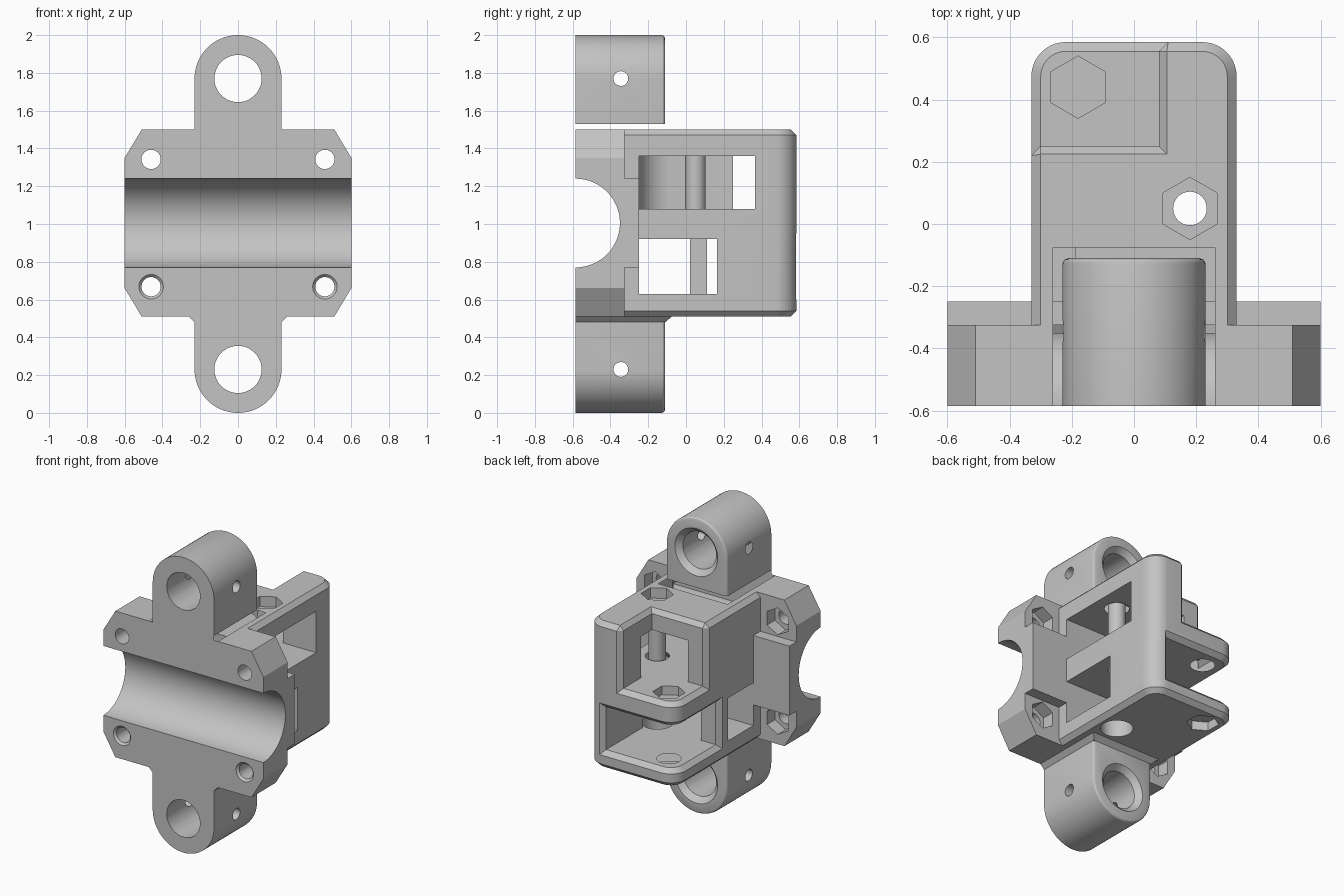
import bpy, bmesh
from math import sin, cos, pi, radians
from mathutils import Vector

cube = bpy.data.objects.get("Cube")
if cube:
    bpy.data.objects.remove(cube, do_unlink=True)

grey = bpy.data.materials.new("plain grey")
grey.use_nodes = True
colour = (0.55, 0.55, 0.55, 1)
grey.diffuse_color = colour
grey.node_tree.nodes["Principled BSDF"].inputs["Base Color"].default_value = colour

MID = 1.005                # height of the plate's centre line
FRONT, BACK = -0.585, 0.585
PULLEYS = [(0.18, 0.05), (-0.18, 0.44)]


def loft(name, rings):
    """Solid skinned through rings of equal point count, capped at both ends."""
    bm = bmesh.new()
    loops = [[bm.verts.new(p) for p in ring] for ring in rings]
    n = len(loops[0])
    for a, b in zip(loops, loops[1:]):
        for i in range(n):
            j = (i + 1) % n
            bm.faces.new((a[i], a[j], b[j], b[i]))
    bm.faces.new(loops[0])
    bm.faces.new(loops[-1])
    bmesh.ops.recalc_face_normals(bm, faces=bm.faces)
    mesh = bpy.data.meshes.new(name)
    bm.to_mesh(mesh)
    bm.free()
    mesh.materials.append(grey)
    obj = bpy.data.objects.new(name, mesh)
    bpy.context.collection.objects.link(obj)
    return obj


def place(axis, u, v, w):
    """Point with plane coordinates u, v and position w along the axis."""
    return {"x": (w, u, v), "y": (u, w, v), "z": (u, v, w)}[axis]


def prism(name, axis, pts, a, b):
    return loft(name, [[place(axis, u, v, w) for u, v in pts] for w in (a, b)])


def rect(u0, u1, v0, v1):
    return [(u0, v0), (u1, v0), (u1, v1), (u0, v1)]


def circle(u, v, r, n=48, turn=0.0):
    return [(u + r * cos(2 * pi * i / n + turn), v + r * sin(2 * pi * i / n + turn))
            for i in range(n)]


def hexagon(u, v, r):
    return circle(u, v, r, 6, pi / 2)


def combine(body, other, op):
    mod = body.modifiers.new(op, "BOOLEAN")
    mod.operation, mod.solver, mod.object = op, "EXACT", other
    bpy.context.view_layer.objects.active = body
    bpy.ops.object.modifier_apply(modifier=mod.name)
    bpy.data.objects.remove(other, do_unlink=True)


def add(other):
    combine(body, other, "UNION")


def cut(other):
    combine(body, other, "DIFFERENCE")


def housing_outline(inset):
    """Plan of the housing: square at the front, rounded at the back."""
    x, y, r = 0.33 - inset, BACK - inset, 0.11 - inset
    pts = [(-x, -0.45), (x, -0.45)]
    for side, start in ((1, 0), (-1, pi / 2)):
        for i in range(11):
            t = start + i * pi / 20
            pts.append((side * (x - r) + r * cos(t), y - r + r * sin(t)))
    return pts


def slab(name, low, high, c=0.03):
    """Housing-shaped layer with chamfered top and bottom edges."""
    steps = ((low, c), (low + c, 0), (high - c, 0), (high, c))
    return loft(name, [[(x, y, z) for x, y in housing_outline(i)] for z, i in steps])


def corner(name, wx, wy, levels):
    """Cutter for an open back corner, with chamfered outer edges."""
    rings = []
    for z, e in levels:
        x, y = wx + e, wy - e
        plan = [(-0.3, y), (x, y), (x, 0.555), (x + 0.1, 0.655), (x + 0.1, 0.8),
                (-0.5, 0.8), (-0.5, y - 0.1), (-0.4, y - 0.1)]
        rings.append([(u, v, z) for u, v in plan])
    return loft(name, rings)


# Pulley housing with two open back corners, then the shelf and floor
body = slab("pulley_bracket", 0.51, 1.5)
cut(corner("upper_corner", 0.08, 0.25, [(1.0, 0), (1.47, 0), (1.6, 0.11)]))
cut(corner("lower_corner", 0.21, 0.11, [(0.57, 0), (1.0, 0)]))
add(slab("middle_shelf", 0.92, 1.08))
add(slab("floor_plate", 0.51, 0.63))

# Clamp plate with cut corners and a thicker middle band
plate = [(sx * x, MID + sz * z)
         for sx, sz, order in ((1, 1, 1), (-1, 1, -1), (-1, -1, 1), (1, -1, -1))
         for x, z in ((0.6, 0.345), (0.51, 0.495))[::order]]
add(prism("clamp_plate", "y", plate, FRONT, -0.325))
add(prism("middle_band", "y", rect(-0.6, 0.6, MID - 0.235, MID + 0.235), FRONT, -0.25))

# Rod lugs above and below, with flared feet
for s in (1, -1):
    def arch(y, inset):
        r = 0.23 - inset
        pts = [(r, 0.45)] + [(r * cos(i * pi / 32), 0.77 + r * sin(i * pi / 32))
                             for i in range(33)] + [(-r, 0.45)]
        return [(x, y, 1.0 + s * z) for x, z in pts]

    add(loft("rod_lug", [arch(FRONT, 0), arch(-0.13, 0), arch(-0.121, 0.002),
                         arch(-0.114, 0.008), arch(-0.11, 0.02)]))
    add(loft("lug_foot", [[(x, y, MID + s * z) for x, y in rect(-w, w, FRONT, back)]
                          for z, w, back in ((0.43, 0.26, -0.075), (0.495, 0.26, -0.075),
                                             (0.525, 0.23, -0.11))]))

# Upper belt pocket, with one large rounded corner
px, py, r = -0.19, -0.25, 0.17
pocket = [(0.5, py), (0.5, 0.365), (px, 0.365)]
pocket += [(px + r - r * cos(i * pi / 24), py + r - r * sin(i * pi / 24)) for i in range(13)]
cut(prism("upper_pocket", "z", pocket, 1.08, 1.36))

# Lower belt pocket, open on both sides
pocket = [(0.5, py), (0.5, 0.165), (px, 0.165), (px, 0.02), (-0.5, 0.02), (-0.5, py)]
cut(prism("lower_pocket", "z", pocket, 0.63, 0.92))

# Raised rings around the pulley axles
for (x, y), low, high in zip(PULLEYS, (1.08, 0.63), (1.36, 0.92)):
    for z0, z1 in ((low - 0.02, low + 0.012), (high - 0.012, high + 0.02)):
        add(prism("axle_ring", "z", circle(x, y, 0.075, 32), z0, z1))

# Pulley axle holes and their nut recesses
for x, y in PULLEYS:
    cut(prism("axle_hole", "z", circle(x, y, 0.054, 32), 0.4, 1.6))
(ax, ay), (bx, by) = PULLEYS
cut(prism("top_nut", "z", hexagon(ax, ay, 0.1), 1.43, 1.6))
cut(prism("shelf_nut", "z", hexagon(bx, by, 0.1), 1.02, 1.2))
cut(prism("bottom_nut", "z", hexagon(bx, by, 0.1), 0.4, 0.57))
cut(prism("screw_access", "z", circle(ax, ay, 0.1, 32), 0.4, 0.7))

# Half-round groove across the front
cut(prism("tube_groove", "x", circle(FRONT, MID, 0.235, 96), -0.7, 0.7))

# Clamp bolts with nut recesses behind; lower bolts are countersunk
for sx in (1, -1):
    for sz in (1, -1):
        x, z = sx * 0.46, MID + sz * 0.337
        cut(prism("bolt_hole", "y", circle(x, z, 0.051, 32), -0.7, -0.2))
        cut(prism("bolt_nut", "y", hexagon(x, z, 0.092), -0.41, -0.2))
        if sz < 0:
            cut(loft("countersink", [[(u, y, v) for u, v in circle(x, z, rad, 32)]
                                     for y, rad in ((FRONT - 0.02, 0.085),
                                                    (FRONT + 0.02, 0.045))]))

# Rod bores, flared at the back, with cross holes for set screws
for s in (1, -1):
    z = 1.0 + s * 0.77
    cut(prism("rod_bore", "y", circle(0, z, 0.125), -0.7, 0.0))
    cut(loft("bore_flare", [[(u, y, v) for u, v in circle(0, z, rad)]
                            for y, rad in ((-0.15, 0.12), (-0.08, 0.19))]))
    cut(prism("set_screw_hole", "x", circle(-0.345, z, 0.039, 32), -0.4, 0.4))

# Smooth the round surfaces and keep edges crisp
bpy.ops.object.select_all(action="DESELECT")
body.select_set(True)
bpy.context.view_layer.objects.active = body
bpy.ops.object.shade_smooth_by_angle(angle=radians(28))
